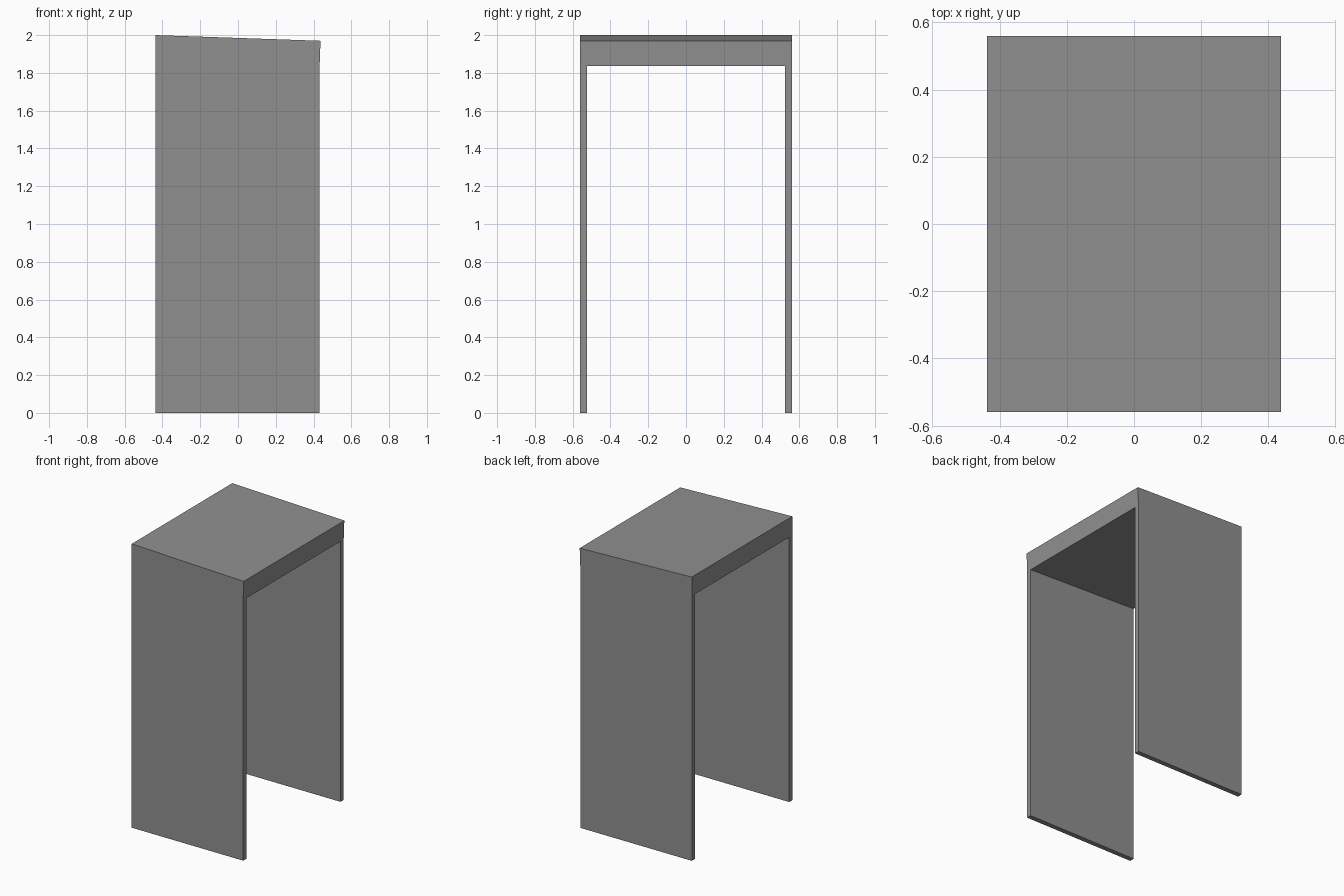
import bpy
import bmesh

cube = bpy.data.objects.get("Cube")
if cube:
    bpy.data.objects.remove(cube, do_unlink=True)

grey = bpy.data.materials.new("mid_grey")
grey.use_nodes = True
colour = (0.28, 0.28, 0.28, 1)
grey.diffuse_color = colour
grey.node_tree.nodes["Principled BSDF"].inputs["Base Color"].default_value = colour


def extrude_profile(name, profile, y_min, y_max):
    """Extrude an x-z outline along y into a closed solid."""
    bm = bmesh.new()
    face = bm.faces.new([bm.verts.new((x, y_min, z)) for x, z in profile])
    result = bmesh.ops.extrude_face_region(bm, geom=[face])
    moved = [g for g in result["geom"] if isinstance(g, bmesh.types.BMVert)]
    bmesh.ops.translate(bm, verts=moved, vec=(0, y_max - y_min, 0))
    bmesh.ops.recalc_face_normals(bm, faces=bm.faces)
    mesh = bpy.data.meshes.new(name)
    bm.to_mesh(mesh)
    bm.free()
    mesh.materials.append(grey)
    obj = bpy.data.objects.new(name, mesh)
    bpy.context.collection.objects.link(obj)
    return obj


LEFT, RIGHT, LIP = -0.437, 0.432, 0.437
HALF_DEPTH, WALL = 0.56, 0.035
UNDER_HIGH, UNDER_LOW = 1.866, 1.836

# Sloping top slab with a slightly raked end
extrude_profile("sloped_top",
                [(LEFT, UNDER_HIGH), (RIGHT, UNDER_LOW), (LIP, 1.97), (LEFT, 2)],
                -HALF_DEPTH, HALF_DEPTH)

# Side walls, cut along the slope of the slab's underside
wall_profile = [(LEFT, 0), (RIGHT, 0), (RIGHT, UNDER_LOW), (LEFT, UNDER_HIGH)]
extrude_profile("front_wall", wall_profile, -HALF_DEPTH, WALL - HALF_DEPTH)
extrude_profile("back_wall", wall_profile, HALF_DEPTH - WALL, HALF_DEPTH)
